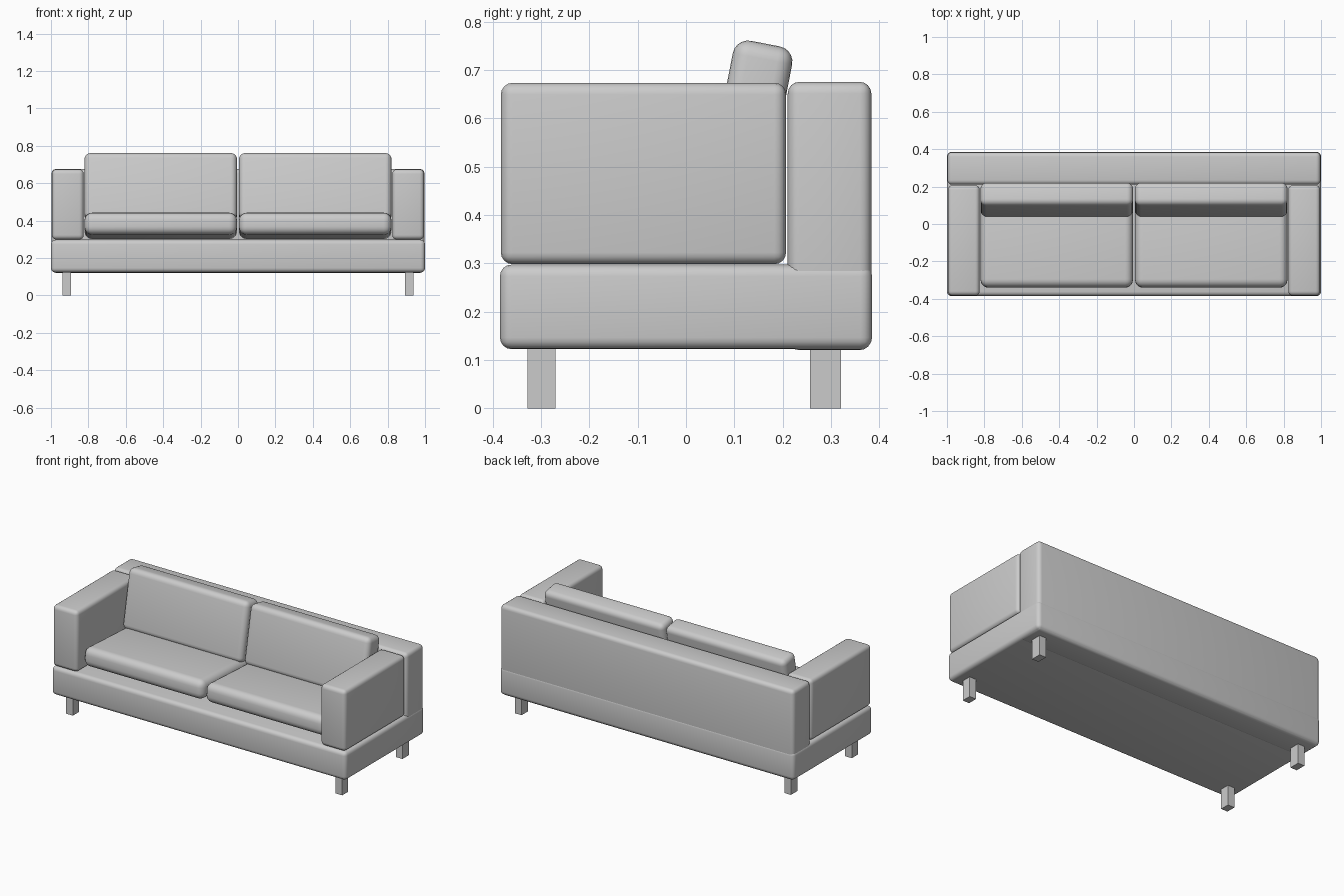
import bpy
from math import radians

cube = bpy.data.objects.get("Cube")
if cube:
    bpy.data.objects.remove(cube, do_unlink=True)

GREY = (0.6, 0.6, 0.6, 1)
fabric = bpy.data.materials.new("grey fabric")
fabric.use_nodes = True
fabric.diffuse_color = GREY
fabric.node_tree.nodes["Principled BSDF"].inputs["Base Color"].default_value = GREY


def block(name, centre, size, bevel=0.0, tilt=0.0, segments=4):
    """Box with rounded edges, tilted around x."""
    bpy.ops.mesh.primitive_cube_add(size=1, location=centre)
    ob = bpy.context.object
    ob.name = name
    ob.scale = size
    bpy.ops.object.transform_apply(location=False, rotation=False, scale=True)
    ob.rotation_euler.x = radians(tilt)
    ob.data.materials.append(fabric)
    if bevel:
        mod = ob.modifiers.new("soft edges", 'BEVEL')
        mod.width = bevel
        mod.segments = segments
        bpy.ops.object.modifier_apply(modifier=mod.name)
        bpy.ops.object.shade_smooth_by_angle(angle=radians(35))
    return ob


# Frame: base and full-width back
block("base", (0, 0, 0.21), (2, 0.77, 0.175), 0.024)
block("backrest", (0, 0.297, 0.398), (1.994, 0.173, 0.555), 0.024)

for side, s in (("left", 1), ("right", -1)):
    # Arms
    block(side + "_arm", (s * 0.91, -0.088, 0.486), (0.17, 0.59, 0.375), 0.024)
    # Seat cushions, sloping down to the back
    block(side + "_seat_cushion", (s * 0.413, -0.07, 0.371),
          (0.815, 0.54, 0.118), 0.042, -3, 5)
    # Back cushions, leaning on the backrest
    block(side + "_back_cushion", (s * 0.413, 0.13, 0.578),
          (0.815, 0.125, 0.36), 0.032, -11, 5)
    # Legs
    block(side + "_front_leg", (s * 0.915, -0.299, 0.065), (0.045, 0.058, 0.13))
    block(side + "_back_leg", (s * 0.915, 0.289, 0.065), (0.045, 0.064, 0.13))
